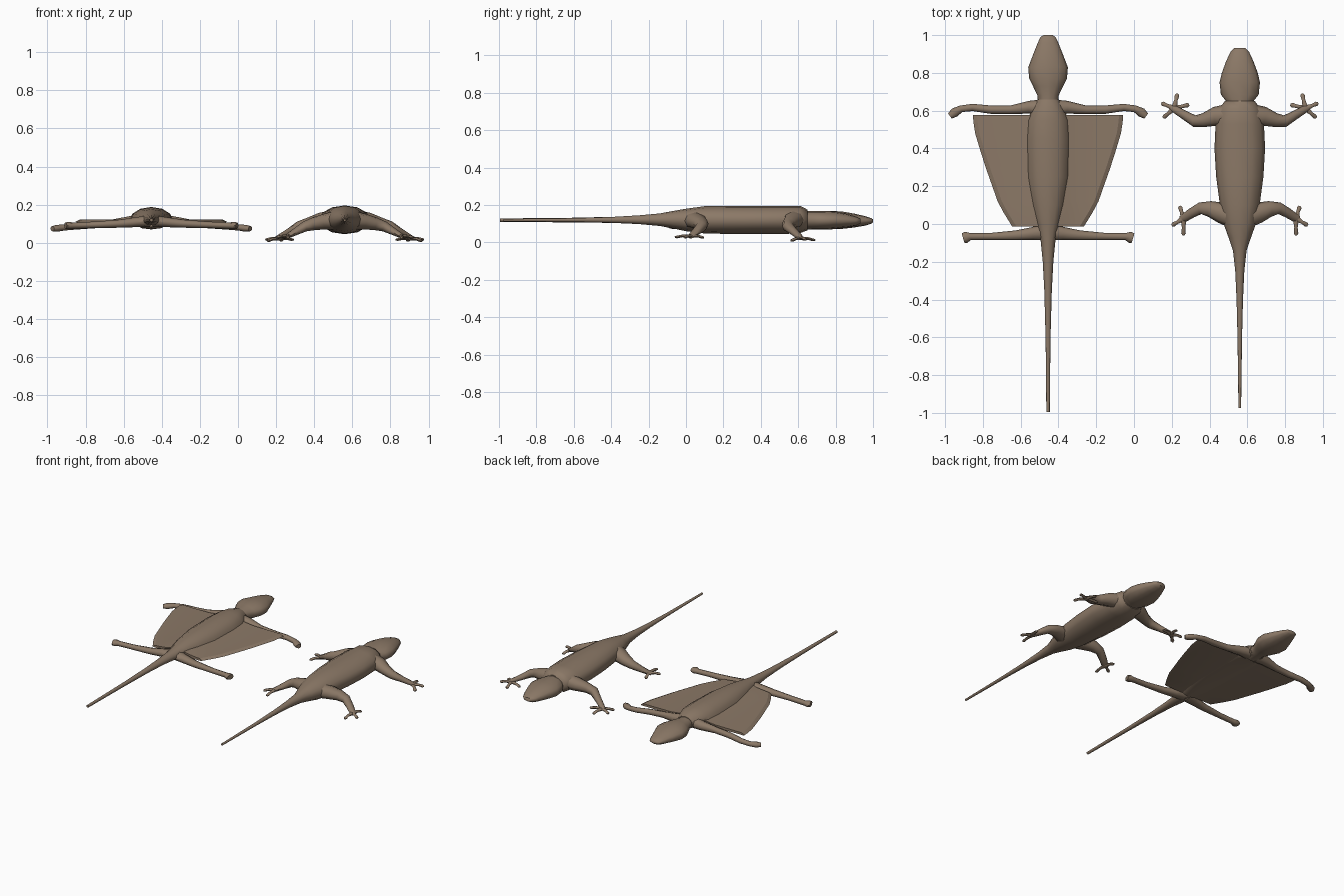
import bpy, bmesh, math
from mathutils import Vector

brown = bpy.data.materials.new("lizard_brown")
brown.diffuse_color = (0.26, 0.19, 0.135, 1)


def finish(bm, name, angle=50):
    bmesh.ops.recalc_face_normals(bm, faces=bm.faces)
    me = bpy.data.meshes.new(name)
    bm.to_mesh(me)
    bm.free()
    me.materials.append(brown)
    ob = bpy.data.objects.new(name, me)
    bpy.context.collection.objects.link(ob)
    bpy.ops.object.select_all(action='DESELECT')
    ob.select_set(True)
    bpy.context.view_layer.objects.active = ob
    bpy.ops.object.shade_smooth_by_angle(angle=math.radians(angle))
    return ob


def skin_rings(bm, rings):
    vs = [[bm.verts.new(p) for p in r] for r in rings]
    n = len(vs[0])
    for a, b in zip(vs, vs[1:]):
        for i in range(n):
            j = (i + 1) % n
            bm.faces.new((a[i], a[j], b[j], b[i]))
    bm.faces.new(vs[0])
    bm.faces.new(vs[-1])


def trunk(name, cx, stations, n=12):
    """Loft along y; stations are (y, half width, bottom z, widest z, top z)."""
    rings = []
    for y, w, lo, mid, hi in stations:
        ring = []
        for k in range(n):
            a = 2 * math.pi * k / n
            s = math.sin(a)
            ring.append((cx + w * math.cos(a), y, mid + s * (hi - mid if s > 0 else mid - lo)))
        rings.append(ring)
    bm = bmesh.new()
    skin_rings(bm, rings)
    return finish(bm, name, 60)


def add_tube(bm, cx, side, pts, n=8):
    """Round limb; pts are (x, y, z, half width, half height)."""
    P = [Vector(p[:3]) for p in pts]
    rings = []
    for i, p in enumerate(P):
        d0 = (P[max(i, 1)] - P[max(i, 1) - 1]).normalized()
        j = min(i + 1, len(P) - 1)
        d1 = (P[j] - P[j - 1]).normalized()
        t = (d0 + d1).normalized()
        u = t.cross(Vector((0, 0, 1))).normalized()
        v = u.cross(t)
        ring = []
        for k in range(n):
            a = 2 * math.pi * k / n
            q = p + u * pts[i][3] * math.cos(a) + v * pts[i][4] * math.sin(a)
            ring.append((cx + side * q.x, q.y, q.z))
        rings.append(ring)
    skin_rings(bm, rings)


def limbs(name, cx, path, toes=(), palm=None):
    """Mirrored pair of limbs, with toes fanned out from the palm."""
    for side, tag in ((-1, "left"), (1, "right")):
        bm = bmesh.new()
        add_tube(bm, cx, side, path)
        for x, y, z in toes:
            a = Vector(palm)
            b = Vector((x, y, z))
            m = a.lerp(b, 0.55) + Vector((0, 0, 0.004))
            e = a.lerp(b, 0.88)
            add_tube(bm, cx, side, [(*a, .016, .011), (*m, .009, .008),
                                    (*e, .012, .008), (*b, .006, .005)], 6)
        finish(bm, f"{name}_{tag}", 60)


# ---------- walking lizard ----------
B = 0.56
trunk("walking_body_and_tail", B, [
    (-0.975, .007, .112, .119, .126), (-0.6, .012, .109, .12, .13), (-0.4, .017, .105, .12, .136),
    (-0.25, .024, .098, .12, .145), (-0.14, .036, .088, .12, .155), (-0.07, .06, .075, .12, .168),
    (0.0, .085, .06, .12, .18), (0.1, .105, .048, .12, .194), (0.25, .125, .045, .12, .196),
    (0.4, .134, .045, .12, .196), (0.53, .128, .045, .12, .196), (0.61, .11, .05, .12, .196),
    (0.65, .08, .065, .12, .175)])
trunk("walking_head", B, [
    (0.6, .06, .07, .12, .165), (0.655, .076, .07, .12, .168), (0.685, .1, .068, .12, .168),
    (0.75, .107, .068, .118, .168), (0.8, .095, .073, .118, .165), (0.86, .073, .08, .117, .153),
    (0.91, .05, .09, .115, .138), (0.932, .03, .102, .115, .128)])
limbs("walking_front_leg", B, [
    (.05, .575, .125, .065, .05), (.13, .57, .115, .05, .042), (.19, .55, .1, .037, .032),
    (.24, .545, .085, .031, .028), (.29, .575, .058, .024, .02), (.34, .605, .032, .02, .014),
    (.362, .615, .022, .014, .01)],
    [(.415, .64, .016), (.405, .562, .01), (.33, .69, .012), (.268, .632, .016), (.372, .545, .008)][:4],
    (.348, .612, .022))
limbs("walking_hind_leg", B, [
    (.03, .04, .12, .065, .05), (.1, .06, .112, .055, .042), (.16, .08, .1, .042, .034),
    (.21, .083, .085, .031, .027), (.255, .058, .06, .026, .02), (.29, .035, .04, .023, .014),
    (.312, .025, .03, .017, .01)],
    [(.36, -.008, .028), (.318, .095, .026), (.298, -.06, .028)], (.297, .03, .034))

# ---------- gliding lizard ----------
A = -0.455
trunk("gliding_body_and_tail", A, [
    (-0.995, .009, .11, .12, .128), (-0.6, .013, .107, .12, .132), (-0.35, .02, .104, .12, .138),
    (-0.2, .028, .1, .12, .145), (-0.08, .04, .092, .118, .153), (0.0, .06, .093, .117, .163),
    (0.1, .085, .098, .116, .176), (0.25, .11, .1, .116, .185), (0.45, .115, .1, .116, .188),
    (0.55, .108, .098, .116, .186), (0.61, .085, .092, .117, .18), (0.66, .058, .082, .118, .165)])
trunk("gliding_head", A, [
    (0.6, .05, .082, .12, .162), (0.68, .056, .08, .12, .16), (0.73, .08, .073, .118, .165),
    (0.77, .1, .07, .118, .168), (0.83, .105, .072, .118, .166), (0.9, .078, .08, .117, .154),
    (0.96, .054, .09, .116, .14), (0.99, .04, .1, .116, .13), (1.0, .024, .107, .116, .124)])
limbs("gliding_front_leg", A, [
    (.03, .615, .12, .045, .036), (.1, .618, .112, .034, .03), (.2, .605, .102, .022, .021),
    (.3, .605, .095, .022, .019), (.4, .617, .086, .019, .017), (.46, .61, .08, .018, .016),
    (.495, .59, .076, .025, .018), (.519, .572, .074, .017, .014)])
limbs("gliding_hind_leg", A, [
    (.01, -.04, .115, .045, .03), (.08, -.05, .108, .034, .026), (.17, -.06, .1, .026, .021),
    (.3, -.066, .094, .019, .017), (.41, -.066, .09, .018, .017), (.433, -.07, .09, .03, .019),
    (.45, -.075, .09, .026, .017)])

# Wing membrane: flat plate with a sloping rim and a soft rise towards the body
bm = bmesh.new()
rings = []
for y, w in ((-.013, .19), (.06, .235), (.12, .267), (.2, .295), (.29, .327),
             (.38, .356), (.48, .386), (.54, .395), (.578, .398)):
    b = min(.13, w * .55)
    top = [(-w, .11), (-w + .022, .121), (-b - .04, .122), (-b + .03, .13), (0, .15)]
    top += [(-x, z) for x, z in reversed(top[:-1])]
    prof = top + [(w - .01, .106), (0, .104), (-w + .01, .106)]
    rings.append([(A + x, y, z) for x, z in prof])
skin_rings(bm, rings)
finish(bm, "wing_membrane", 25)
